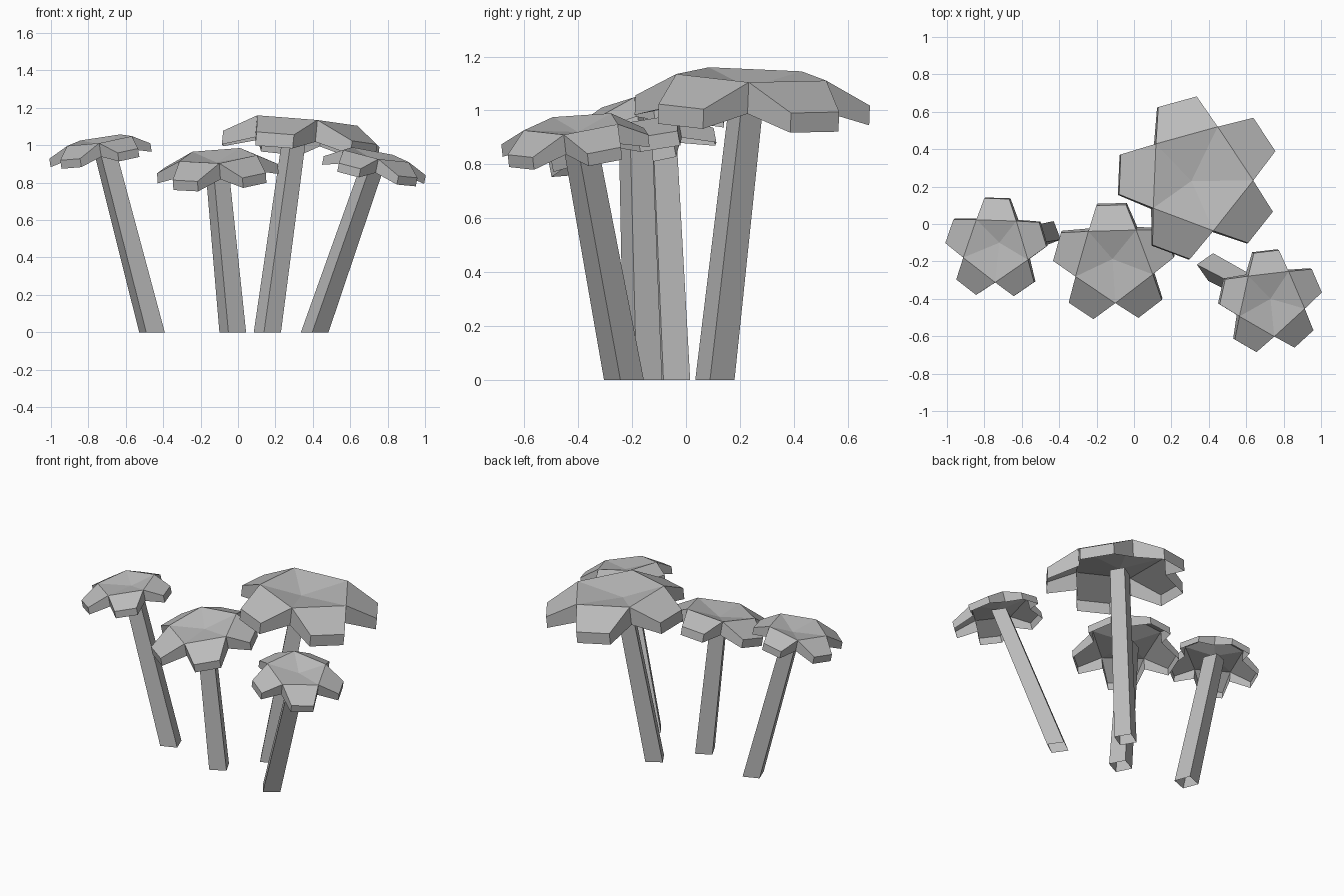
import bpy, bmesh
from math import radians, cos, sin
from mathutils import Vector, Matrix

cube = bpy.data.objects.get("Cube")
if cube:
    bpy.data.objects.remove(cube, do_unlink=True)

grey = bpy.data.materials.new("plain grey")
GREY = (0.5, 0.5, 0.5, 1)
grey.diffuse_color = GREY
grey.use_nodes = True
grey.node_tree.nodes["Principled BSDF"].inputs["Base Color"].default_value = GREY


def polar(radius, degrees):
    a = radians(degrees)
    return Vector((radius * cos(a), radius * sin(a), 0))


def finish(bm, name):
    bmesh.ops.recalc_face_normals(bm, faces=bm.faces)
    mesh = bpy.data.meshes.new(name)
    bm.to_mesh(mesh)
    bm.free()
    mesh.materials.append(grey)
    bpy.context.collection.objects.link(bpy.data.objects.new(name, mesh))


# Leaning four-sided open tube, slightly narrower at the top
def stem(name, base, top, radius, turn):
    bm = bmesh.new()
    lower, upper = [[bm.verts.new(c + polar(r, turn + 90 * k)) for k in range(4)]
                    for c, r in ((base, radius), (top, radius * 0.87))]
    for k in range(4):
        n = (k + 1) % 4
        bm.faces.new((lower[k], lower[n], upper[n], upper[k]))
    finish(bm, name)


# Tilted open shell: dished five-sided crown, one drooping lobe per side, hanging rim
def cap(name, centre, apex, radius, turn, slope):
    normal = Vector((-slope[0], -slope[1], 1)).normalized()
    tilt = Vector((0, 0, 1)).rotation_difference(normal).to_matrix()
    place = Matrix.Translation(centre) @ tilt.to_4x4()
    droop = Vector((0, 0, -0.33 * radius))
    bm = bmesh.new()
    middle = bm.verts.new(apex)
    ring, tips = [], []
    for k in range(5):
        angle = turn + 72 * k
        ring.append(bm.verts.new(place @ polar(radius, angle)))
        tips.append([bm.verts.new(place @ polar(radius * 1.49, angle + 36 + side) + droop)
                     for side in (-14.2, 14.2)])

    def hang(vert, depth):
        return bm.verts.new(vert.co - normal * depth * radius)

    ring_low = [hang(v, 0.4) for v in ring]
    tips_low = [[hang(v, 0.25) for v in pair] for pair in tips]
    for k in range(5):
        n = (k + 1) % 5
        bm.faces.new((middle, ring[k], ring[n]))
        upper = (ring[k], *tips[k], ring[n])
        lower = (ring_low[k], *tips_low[k], ring_low[n])
        bm.faces.new(upper)
        for i in range(3):
            bm.faces.new((upper[i], lower[i], lower[i + 1], upper[i + 1]))
    finish(bm, name)


# name, stem base, stem turn, cap centre, crown apex, cap radius, cap turn, cap slope
PLANTS = [
    ("tall", (0.157, 0.107, 0), 76, (0.346, 0.246, 1.131), (0.307, 0.23, 1.085),
     0.293, -2.5, (-0.093, -0.04)),
    ("middle", (-0.028, -0.16, 0), 72, (-0.109, -0.209, 0.943), (-0.115, -0.187, 0.908),
     0.218, 56, (0.072, 0.189)),
    ("left_leaning", (-0.46, -0.053, 0), 66, (-0.739, -0.129, 1.028), (-0.72, -0.10, 1.002),
     0.184, 52.5, (0.155, 0.09)),
    ("right_leaning", (0.41, -0.23, 0), 80, (0.733, -0.416, 0.95), (0.73, -0.40, 0.92),
     0.188, 60, (-0.2, 0.11)),
]
for label, base, stem_turn, centre, apex, radius, cap_turn, slope in PLANTS:
    foot, crown = Vector(base), Vector(apex)
    stem(label + "_stem", foot, foot.lerp(crown, 0.98), 0.075, stem_turn)
    cap(label + "_cap", centre, crown, radius, cap_turn, slope)
